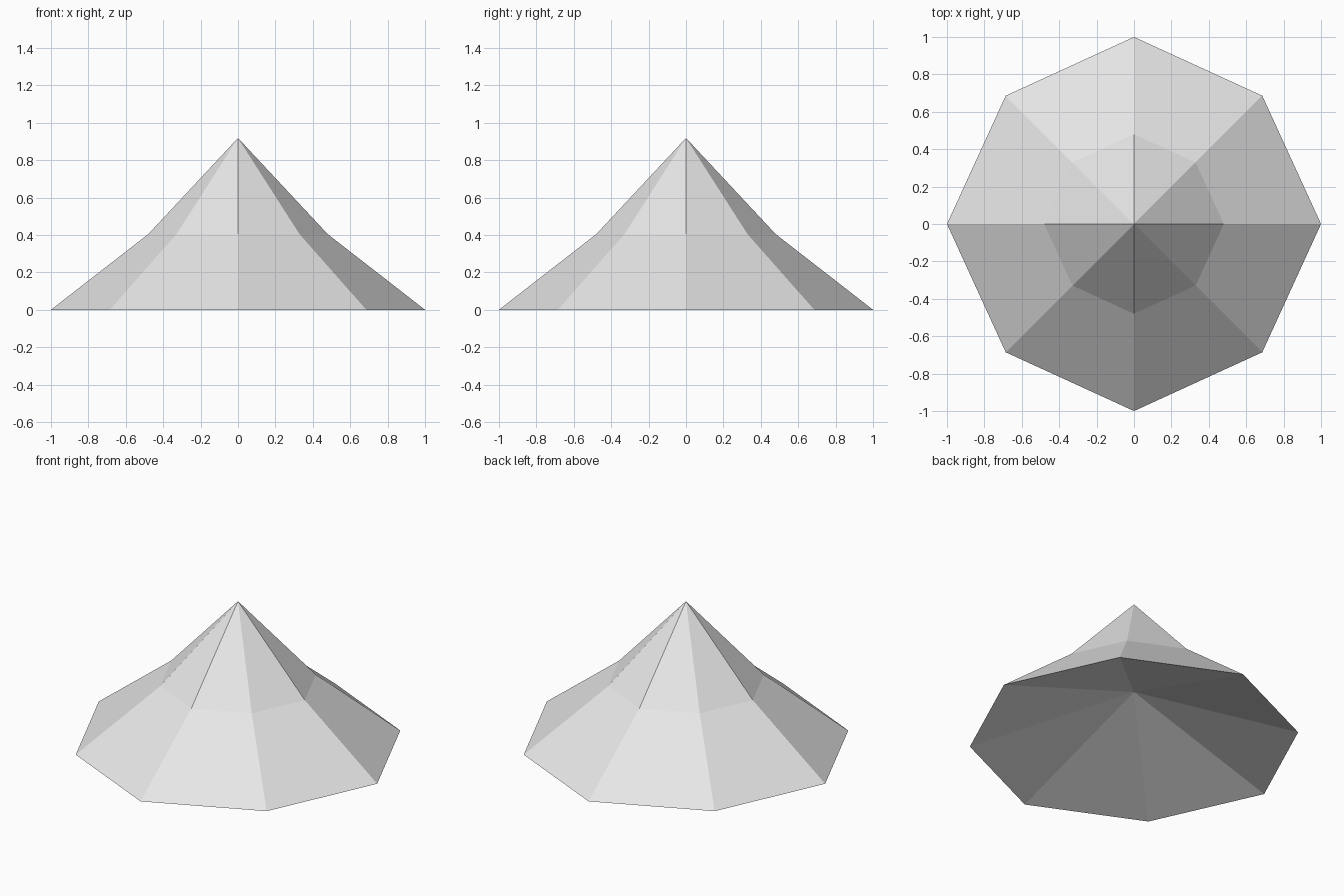
import bpy
import bmesh
from math import cos, sin, tau

cube = bpy.data.objects.get("Cube")
if cube:
    bpy.data.objects.remove(cube, do_unlink=True)

SIDES = 8
DIAGONAL = 0.97  # corners between the axes sit slightly further in


def make_material(name, colour):
    mat = bpy.data.materials.new(name)
    mat.use_nodes = True
    mat.diffuse_color = colour
    mat.node_tree.nodes["Principled BSDF"].inputs["Base Color"].default_value = colour
    return mat


def add_ring(bm, radius, z):
    verts = []
    for i in range(SIDES):
        r = radius * (DIAGONAL if i % 2 else 1)
        a = tau * i / SIDES
        verts.append(bm.verts.new((r * cos(a), r * sin(a), z)))
    return verts


bm = bmesh.new()
rim = add_ring(bm, 1.0, 0.0)
shoulder = add_ring(bm, 0.48, 0.404)
peak = bm.verts.new((0, 0, 0.918))
hollow = bm.verts.new((0, 0, 0.323))

for i in range(SIDES):
    j = (i + 1) % SIDES
    bm.faces.new((rim[i], rim[j], shoulder[j], shoulder[i]))  # flared skirt
    bm.faces.new((shoulder[i], shoulder[j], peak))            # steep top
    bm.faces.new((rim[j], rim[i], hollow))                    # hollow underside

bmesh.ops.recalc_face_normals(bm, faces=bm.faces)
mesh = bpy.data.meshes.new("tent_roof")
bm.to_mesh(mesh)
bm.free()
mesh.materials.append(make_material("light grey", (0.8, 0.8, 0.8, 1)))
roof = bpy.data.objects.new("tent_roof", mesh)
bpy.context.collection.objects.link(roof)
